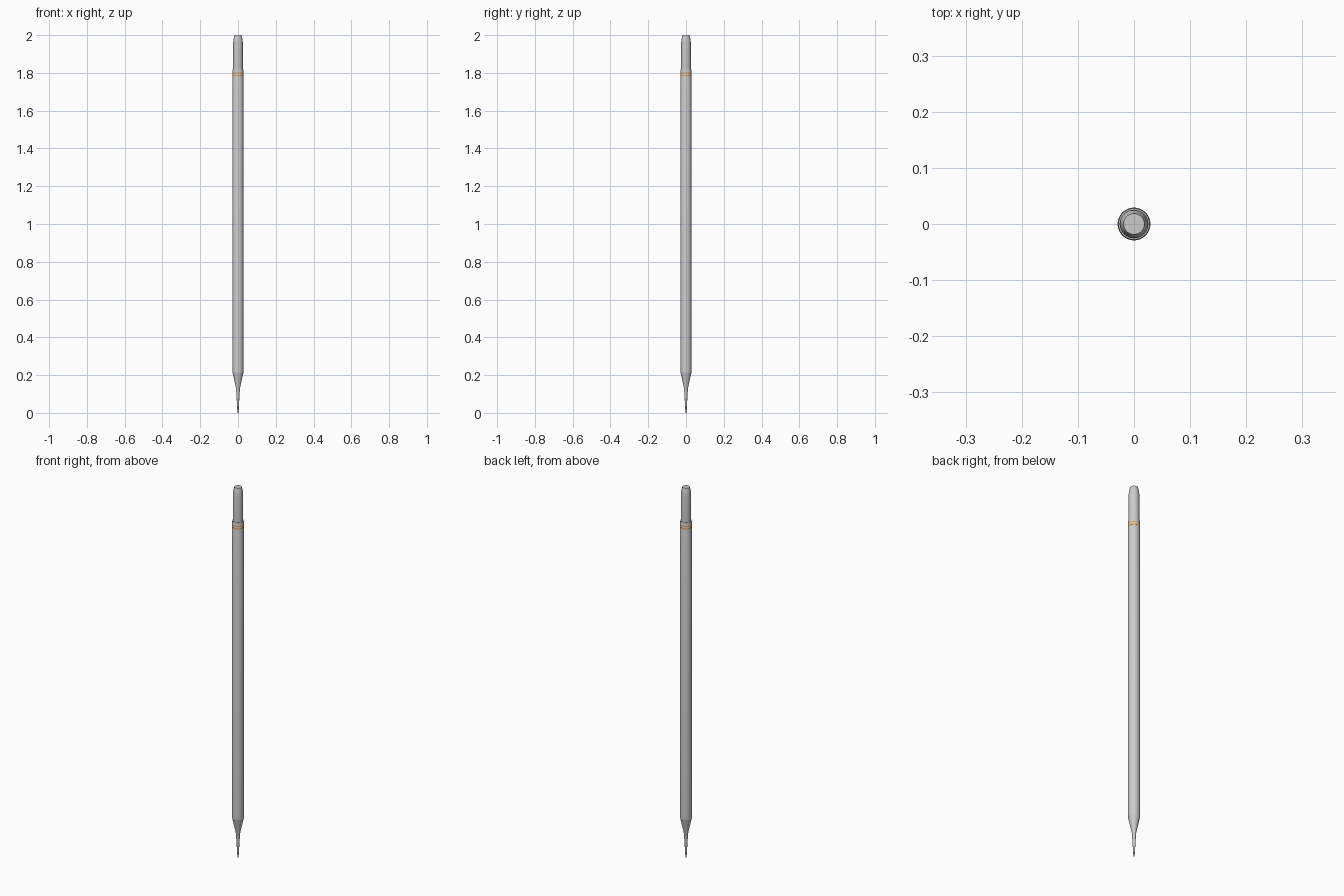
import bpy, bmesh, math
from mathutils import Matrix

if "Cube" in bpy.data.objects:
    bpy.data.objects.remove(bpy.data.objects["Cube"])

def material(name, rgb):
    m = bpy.data.materials.new(name)
    m.diffuse_color = (*rgb, 1)
    m.use_nodes = True
    m.node_tree.nodes["Principled BSDF"].inputs["Base Color"].default_value = m.diffuse_color
    return m

GREY = material("light_grey", (0.6, 0.6, 0.6))
ORANGE = material("orange", (0.8, 0.33, 0.06))
DARK = material("dark_grey", (0.04, 0.04, 0.04))

def lathe(name, profile, mat, sides=48):
    """Revolve (radius, z) points around z and close both ends."""
    bm = bmesh.new()
    rings = []
    for r, z in profile:
        rings.append([bm.verts.new((r * math.cos(2 * math.pi * i / sides),
                                    r * math.sin(2 * math.pi * i / sides), z))
                      for i in range(sides)])
    for a, b in zip(rings, rings[1:]):
        for i in range(sides):
            j = (i + 1) % sides
            bm.faces.new((a[i], a[j], b[j], b[i]))
    bm.faces.new(rings[0][::-1])
    bm.faces.new(rings[-1])
    me = bpy.data.meshes.new(name)
    bm.to_mesh(me)
    bm.free()
    me.materials.append(mat)
    ob = bpy.data.objects.new(name, me)
    bpy.context.collection.objects.link(ob)
    bpy.context.view_layer.objects.active = ob
    ob.select_set(True)
    bpy.ops.object.shade_smooth_by_angle(angle=math.radians(25))
    ob.select_set(False)
    return ob

# writing point
lathe("lead_tip", [(0.0025, 0), (0.0035, 0.012)], DARK)
# sleeve and tapered nose
lathe("nose_cone", [(0.0035, 0.012), (0.005, 0.03), (0.007, 0.075), (0.010, 0.125),
                    (0.0115, 0.135), (0.020, 0.175), (0.029, 0.215)], GREY)
# long barrel
lathe("barrel", [(0.029, 0.215), (0.029, 1.812), (0.0275, 1.818)], GREY)
# push cap with chamfered end
lathe("push_cap", [(0.0255, 1.81), (0.0255, 1.96), (0.024, 1.975), (0.0185, 2.0)], GREY)
# thin painted rings below the cap
for i, z in enumerate((1.783, 1.797)):
    lathe(f"accent_ring_{i + 1}", [(0.0292, z), (0.0292, z + 0.005)], ORANGE)
